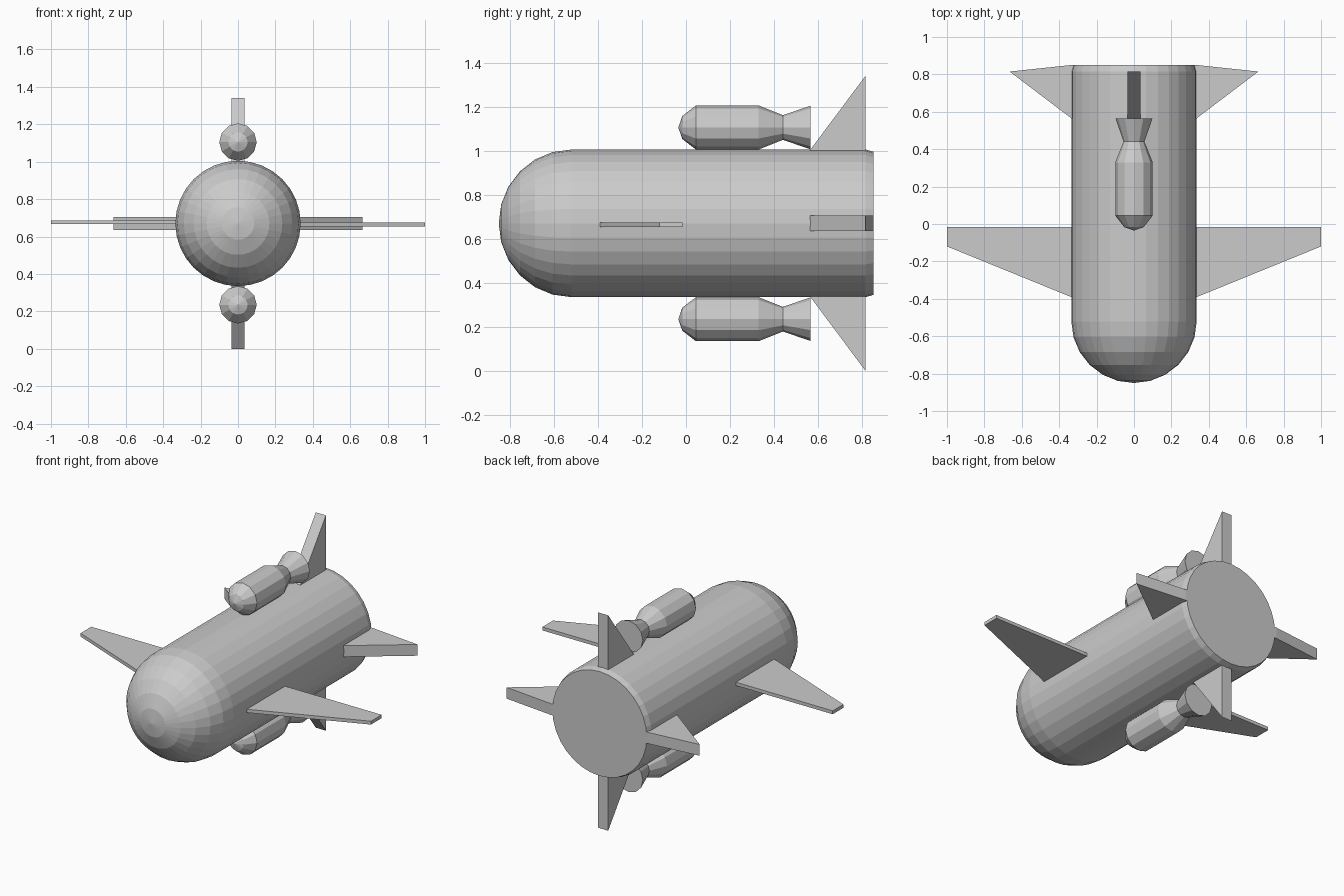
import bpy, bmesh
from math import pi, sin, cos
from mathutils import Matrix, Vector

if "Cube" in bpy.data.objects:
    bpy.data.objects.remove(bpy.data.objects["Cube"])

AXIS_Z = 0.67      # height of the fuselage axis
R = 0.335          # fuselage radius


def finish(name, bm):
    bmesh.ops.recalc_face_normals(bm, faces=bm.faces)
    me = bpy.data.meshes.new(name)
    bm.to_mesh(me)
    bm.free()
    ob = bpy.data.objects.new(name, me)
    bpy.context.collection.objects.link(ob)
    return ob


def lathe(name, profile, sides, z):
    """Revolve (y, radius) points around a line parallel to y, with closed ends."""
    bm = bmesh.new()
    rings = []
    for y, r in profile:
        if r == 0:
            rings.append([bm.verts.new((0, y, z))] * sides)
        else:
            rings.append([bm.verts.new((r * cos(2 * pi * i / sides), y,
                                        z + r * sin(2 * pi * i / sides)))
                          for i in range(sides)])
    for a, b in zip(rings, rings[1:]):
        for i in range(sides):
            j = (i + 1) % sides
            quad = list(dict.fromkeys((a[i], a[j], b[j], b[i])))
            bm.faces.new(quad)
    if profile[-1][1] > 0:
        bm.faces.new(rings[-1])
    return finish(name, bm)


def plate(name, outline, low, high, angle):
    """Extrude a (radial, y) outline between two heights, then turn it about the axis."""
    bm = bmesh.new()
    face = bm.faces.new([bm.verts.new((x, y, low)) for x, y in outline])
    up = bmesh.ops.extrude_face_region(bm, geom=[face])
    verts = [v for v in up["geom"] if isinstance(v, bmesh.types.BMVert)]
    bmesh.ops.translate(bm, verts=verts, vec=(0, 0, high - low))
    turn = Matrix.Translation(Vector((0, 0, AXIS_Z))) @ Matrix.Rotation(angle, 4, 'Y')
    bmesh.ops.transform(bm, matrix=turn, verts=bm.verts)
    return finish(name, bm)


# Fuselage: round faceted nose, straight tube, slightly bevelled tail
nose = [(-0.52 - 0.33 * cos(k * pi / 12), R * sin(k * pi / 12)) for k in range(7)]
nose[0] = (-0.85, 0)
lathe("fuselage", nose + [(0.815, R), (0.85, 0.325)], 32, AXIS_Z)

# Main wings, one a half-turn copy of the other
wing = [(0.30, -0.405), (1.0, -0.12), (1.0, -0.015), (0.30, -0.015)]
for name, angle in (("right_wing", 0), ("left_wing", pi)):
    plate(name, wing, -0.017, 0.004, angle)

# Tail fins: thick swept wedges on four sides
side_fin = [(0.30, 0.54), (R, 0.565), (0.665, 0.815), (R, 0.85), (0.30, 0.85)]
upright_fin = [(0.30, 0.54), (R, 0.565), (0.67, 0.815), (0.30, 0.815)]
for name, outline, angle in (("right_fin", side_fin, 0), ("left_fin", side_fin, pi),
                             ("top_fin", upright_fin, -pi / 2),
                             ("bottom_fin", upright_fin, pi / 2)):
    plate(name, outline, -0.035, 0.035, angle)

# Booster pods with flared nozzles above and below
pod = [(-0.035, 0), (-0.017, 0.052), (0.045, 0.1), (0.33, 0.1),
       (0.44, 0.056), (0.565, 0.099)]
for name, offset in (("top_booster", 0.435), ("bottom_booster", -0.435)):
    lathe(name, pod, 12, AXIS_Z + offset)
